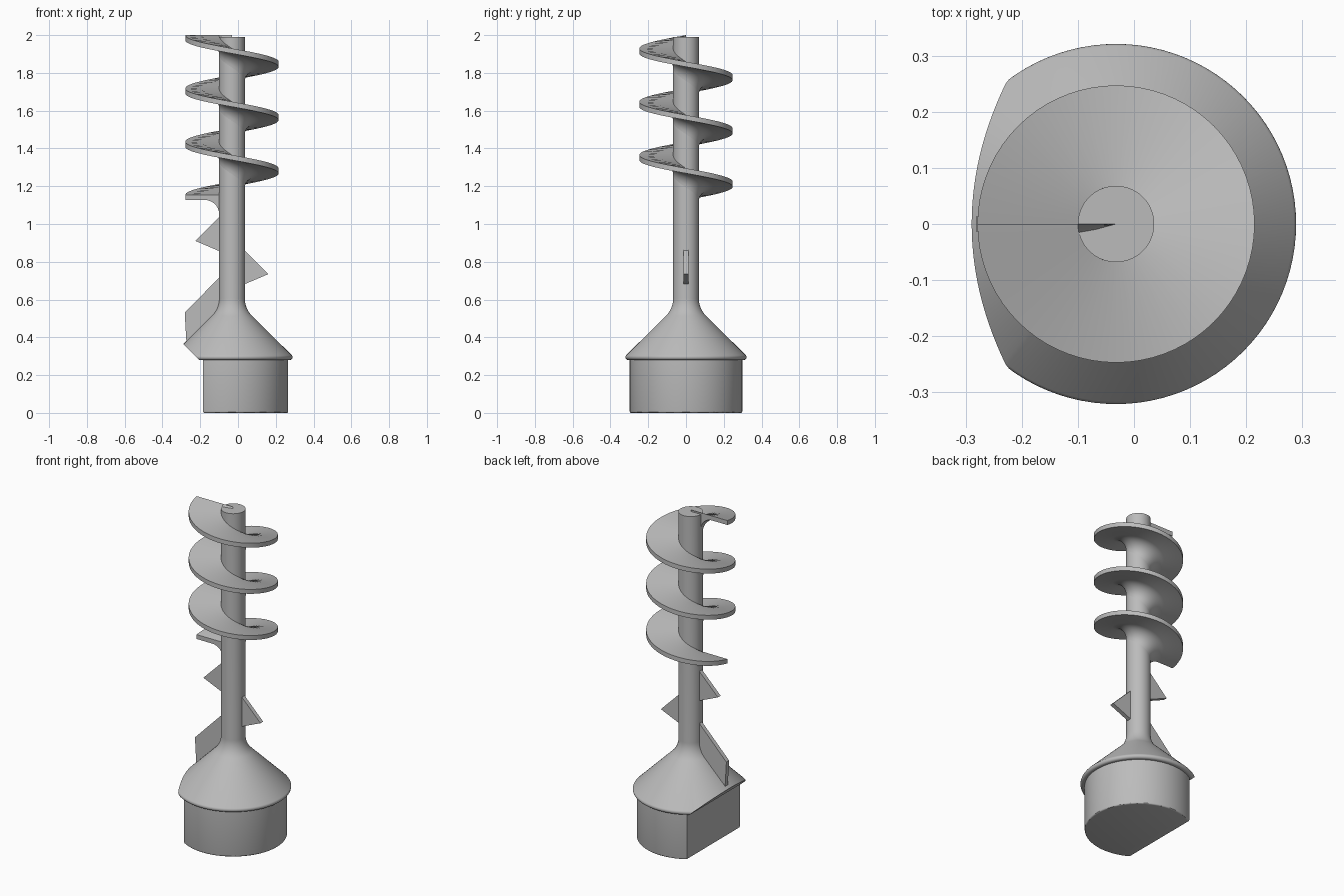
import bpy, bmesh, math
from mathutils import Vector

AXIS_X = -0.032      # the shaft stands slightly off centre
SEGMENTS = 96
SHAFT_R = 0.068

cube = bpy.data.objects.get("Cube")
if cube:
    bpy.data.objects.remove(cube, do_unlink=True)

grey = bpy.data.materials.new("plain grey")
grey.use_nodes = True
GREY = (0.5, 0.5, 0.5, 1)
grey.diffuse_color = GREY
grey.node_tree.nodes["Principled BSDF"].inputs["Base Color"].default_value = GREY


def finish(bm, name, smooth=True):
    bmesh.ops.recalc_face_normals(bm, faces=bm.faces)
    mesh = bpy.data.meshes.new(name)
    bm.to_mesh(mesh)
    bm.free()
    mesh.materials.append(grey)
    obj = bpy.data.objects.new(name, mesh)
    obj.location.x = AXIS_X
    bpy.context.collection.objects.link(obj)
    if smooth:
        bpy.ops.object.select_all(action='DESELECT')
        obj.select_set(True)
        bpy.context.view_layer.objects.active = obj
        bpy.ops.object.shade_smooth_by_angle(angle=math.radians(30))
    return obj


def slice_off(bm, point, normal):
    """Remove everything on the normal's side and close the cut."""
    geom = bm.verts[:] + bm.edges[:] + bm.faces[:]
    bmesh.ops.bisect_plane(bm, geom=geom, plane_co=point, plane_no=normal, clear_outer=True)
    rim = [e for e in bm.edges if e.is_boundary]
    bmesh.ops.edgeloop_fill(bm, edges=rim)


def arc(cx, cz, r, start, end, steps):
    """Points along a circular arc, angles in degrees."""
    angles = [math.radians(start + (end - start) * i / steps) for i in range(steps + 1)]
    return [(cx + r * math.cos(a), cz + r * math.sin(a)) for a in angles]


# D-shaped plug with a softened bottom edge
bm = bmesh.new()
bmesh.ops.create_cone(bm, cap_ends=True, segments=SEGMENTS, radius1=0.298, radius2=0.298, depth=0.285)
bmesh.ops.translate(bm, verts=bm.verts, vec=(0, 0, 0.1425))
slice_off(bm, (-0.153, 0, 0), (-1, 0, 0))
bottom = [e for e in bm.edges if all(v.co.z < 0.001 for v in e.verts)]
bmesh.ops.bevel(bm, geom=bottom, offset=0.008, segments=3, profile=0.5, affect='EDGES')
finish(bm, "base_plug")

# Shaft flaring into a cone with a rounded rim, undercut on the flat side
profile = [(0, 0.28), (0.306, 0.28)]
profile += arc(0.306, 0.295, 0.015, -90, 45, 8)[1:]
fillet_r = 0.13
fillet_z = 0.62 - SHAFT_R + fillet_r * math.tan(math.radians(22.5))
profile += arc(SHAFT_R + fillet_r, fillet_z, fillet_r, 225, 180, 10)
profile += [(SHAFT_R, 1.99), (0, 1.99)]
bm = bmesh.new()
verts = [bm.verts.new((r, 0, z)) for r, z in profile]
edges = [bm.edges.new(pair) for pair in zip(verts, verts[1:])]
bmesh.ops.spin(bm, geom=verts + edges, cent=(0, 0, 0), axis=(0, 0, 1),
               angle=math.tau, steps=SEGMENTS)
bmesh.ops.remove_doubles(bm, verts=bm.verts, dist=0.0001)
slice_off(bm, (-0.173, 0, 0.28), Vector((-1, 0, -1)).normalized())
finish(bm, "shaft_and_cone")

# Screw flight: flat top, filleted underside, three turns
THICK, FILLET, FLIGHT_R = 0.027, 0.075, 0.247
PITCH, TURNS, STEPS = 0.282, 3, 72
section = [(0.0005, 0), (SHAFT_R, 0), (FLIGHT_R, 0), (FLIGHT_R, -THICK)]
section += arc(SHAFT_R + FILLET, -THICK - FILLET, FILLET, 90, 180, 8)
section += [(0.0005, -THICK - FILLET)]
bm = bmesh.new()
rings = []
for i in range(TURNS * STEPS + 1):
    turn = i / STEPS
    a = math.pi + turn * math.tau
    top = 2.0 - turn * PITCH
    rings.append([bm.verts.new((r * math.cos(a), r * math.sin(a), top + z)) for r, z in section])
n = len(section)
for lower, upper in zip(rings, rings[1:]):
    for j in range(n):
        k = (j + 1) % n
        bm.faces.new((lower[j], lower[k], upper[k], upper[j]))
bm.faces.new(rings[0])
bm.faces.new(rings[-1])
finish(bm, "screw_flight")


# Thin flat fins on the shaft, given as outlines in the x-z plane
def fin(name, outline, thick=0.026):
    bm = bmesh.new()
    face = bm.faces.new([bm.verts.new((x, -thick / 2, z)) for x, z in outline])
    side = bmesh.ops.extrude_face_region(bm, geom=[face])["geom"]
    moved = [v for v in side if isinstance(v, bmesh.types.BMVert)]
    bmesh.ops.translate(bm, verts=moved, vec=(0, thick, 0))
    finish(bm, name, smooth=False)


def tooth(name, side, top):
    inner, outer = side * (SHAFT_R - 0.02), side * 0.193
    fin(name, [(inner, top + 0.02), (outer, top - 0.125), (inner, top - 0.187)])


tooth("left_tooth", 1, 0.86)
tooth("right_tooth", -1, 1.035)
fin("lower_fin", [(-0.05, 0.735), (-0.25, 0.53), (-0.241, 0.37), (-0.05, 0.5)])
